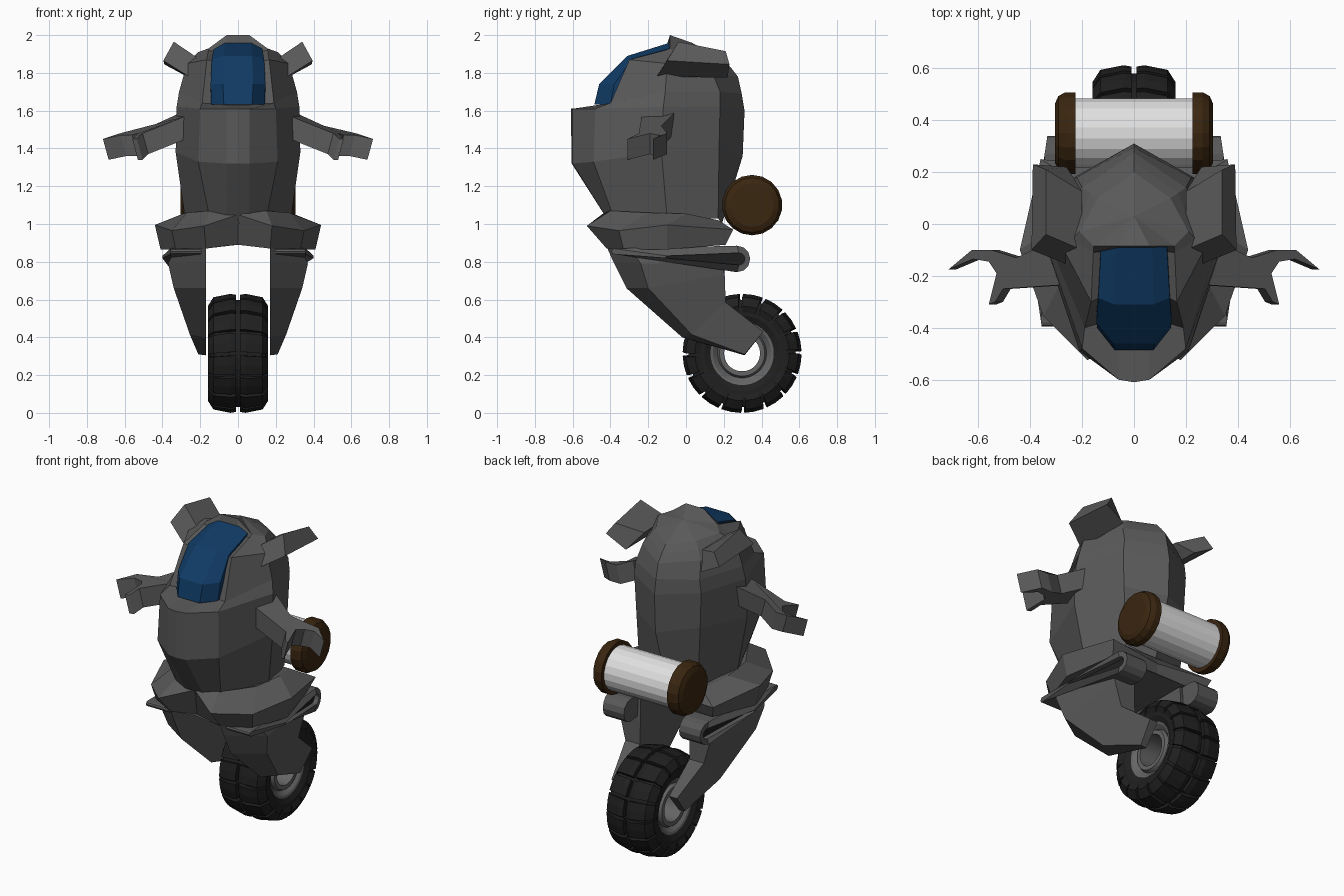
import bpy, bmesh, math
from mathutils import Vector

if "Cube" in bpy.data.objects:
    bpy.data.objects.remove(bpy.data.objects["Cube"])


def material(name, rgb):
    m = bpy.data.materials.new(name)
    m.diffuse_color = (*rgb, 1)
    m.use_nodes = True
    m.node_tree.nodes["Principled BSDF"].inputs["Base Color"].default_value = m.diffuse_color
    return m


GREY = material("body grey", (0.10, 0.10, 0.10))
HUB = material("hub grey", (0.13, 0.13, 0.13))
BLUE = material("glass blue", (0.005, 0.043, 0.13))
BROWN = material("cap brown", (0.042, 0.019, 0.005))
WHITE = material("tank white", (0.75, 0.75, 0.75))
RUBBER = material("rubber black", (0.014, 0.014, 0.014))


def build(name, verts, faces, mats, mirror=False, second=()):
    """Mesh from points and faces, optionally mirrored in x; faces in second use material 1."""
    bm = bmesh.new()
    for s in ((1, -1) if mirror else (1,)):
        vs = [bm.verts.new((s * v[0], v[1], v[2])) for v in verts]
        for i, f in enumerate(faces):
            face = bm.faces.new([vs[k] for k in (f if s > 0 else f[::-1])])
            face.material_index = 1 if i in second else 0
    bmesh.ops.remove_doubles(bm, verts=bm.verts, dist=0.0005)
    bmesh.ops.dissolve_degenerate(bm, edges=bm.edges, dist=0.0001)
    bmesh.ops.recalc_face_normals(bm, faces=bm.faces)
    me = bpy.data.meshes.new(name)
    bm.to_mesh(me)
    bm.free()
    for m in mats:
        me.materials.append(m)
    ob = bpy.data.objects.new(name, me)
    bpy.context.collection.objects.link(ob)
    return ob


def loft(rows, closed=False, caps=False):
    """Points and faces joining rows of equal length."""
    n = len(rows[0])
    verts = [p for r in rows for p in r]
    faces = []
    for j in range(len(rows) - 1):
        for i in range(n if closed else n - 1):
            k = (i + 1) % n
            faces.append([j * n + i, j * n + k, (j + 1) * n + k, (j + 1) * n + i])
    if caps:
        faces.append(list(range(n))[::-1])
        faces.append([(len(rows) - 1) * n + i for i in range(n)])
    return verts, faces


def lathe(name, profile, cy, cz, mat, sides, closed=False):
    """Turn an (x, radius) profile around a cross axis."""
    rows = []
    for i in range(sides):
        a = math.tau * (i + 0.5) / sides
        rows.append([(x, cy + r * math.cos(a), cz + r * math.sin(a)) for x, r in profile])
    rows.append(rows[0])
    return build(name, *loft(rows, closed), [mat])


# Egg-shaped body: half rows from front centre round to back centre
body = [
    [(0, -.42, 1.03), (.06, -.42, 1.03), (.15, -.38, 1.03), (.28, -.10, 1.03), (.20, .17, 1.03), (0, .19, 1.0)],
    [(0, -.605, 1.32), (.06, -.60, 1.32), (.21, -.49, 1.33), (.33, -.13, 1.38), (.22, .175, 1.40), (0, .30, 1.36)],
    [(0, -.61, 1.61), (.06, -.60, 1.61), (.20, -.48, 1.61), (.325, -.12, 1.62), (.23, .18, 1.62), (0, .31, 1.60)],
    [(0, -.36, 1.63), (.06, -.36, 1.63), (.19, -.40, 1.64), (.312, -.11, 1.70), (.22, .18, 1.70), (0, .295, 1.69)],
    [(0, -.25, 1.84), (.06, -.25, 1.84), (.165, -.30, 1.87), (.27, -.10, 1.85), (.20, .14, 1.80), (0, .275, 1.78)],
    [(0, -.10, 1.90), (.06, -.10, 1.90), (.157, -.11, 1.92), (.24, -.06, 1.88), (.17, .12, 1.85), (0, .24, 1.825)],
    [(0, -.085, 2.0), (.06, -.085, 2.0), (.155, -.085, 1.93), (.21, -.03, 1.91), (.14, .10, 1.89), (0, .20, 1.87)],
]
body.append([(0, .03, 1.96)] * 6)
build("body", *loft(body), [GREY], True)

# Wrap-around windshield: (centre x, y, z), (side x, y, z) per row
shield = []
for c, s in [((.075, -.485, 1.633), (.142, -.40, 1.633)),
             ((.080, -.46, 1.74), (.145, -.38, 1.74)),
             ((.075, -.31, 1.89), (.138, -.285, 1.875)),
             ((.070, -.085, 1.96), (.127, -.085, 1.93))]:
    shield.append([(0, c[1], c[2]), c, s, (s[0], s[1] + .05, s[2] - .03)])
build("windshield", *loft(shield), [BLUE], True)

# Slab fins on the shoulders
fin = [[(.20, -.10, 1.87), (.34, -.04, 1.965), (.395, -.10, 1.865), (.26, -.155, 1.78)],
       [(.20, .125, 1.86), (.34, .21, 1.915), (.39, .23, 1.845), (.26, .22, 1.775)]]
build("shoulder_fins", *loft(fin, True, True), [GREY], True)

# Arms with two-finger claws
arm = [(.28, -.05, 1.60), (.455, -.13, 1.52), (.55, -.10, 1.48), (.625, -.10, 1.48), (.715, -.175, 1.45),
       (.62, -.135, 1.47), (.56, -.145, 1.47), (.53, -.19, 1.48), (.56, -.31, 1.45), (.535, -.30, 1.45),
       (.505, -.25, 1.48), (.28, -.235, 1.57)]
arm_low = [(x - .03, y, z - .11) for x, y, z in arm]
build("arms", *loft([arm, arm_low], True, True), [GREY], True)

# Flared hip skirt with a recessed front centre
skirt = [
    [(0, -.42, 1.07), (.15, -.40, 1.07), (.27, -.20, 1.06), (.29, 0, 1.055), (.23, .17, 1.02), (0, .20, 1.0)],
    [(0, -.425, 1.05), (.18, -.525, .99), (.35, -.355, .965), (.44, -.10, .995), (.36, .25, .97), (0, .21, .96)],
    [(0, -.40, .89), (.17, -.42, .87), (.33, -.33, .865), (.41, -.10, .865), (.33, .21, .89), (0, .20, .90)],
]
skirt.append([(0, y, .89) for x, y, z in skirt[-1]])
skirt.insert(0, [(0, y, 1.0) for x, y, z in skirt[0]])
build("hip_skirt", *loft(skirt), [GREY], True)

# Fork legs: inner front, outer front, outer back, inner back
leg = [
    [(.17, -.42, .88), (.33, -.30, .88), (.31, .17, .88), (.17, .20, .88)],
    [(.17, -.385, .80), (.37, -.24, .79), (.32, .19, .80), (.17, .205, .80)],
    [(.17, -.315, .66), (.34, -.20, .66), (.31, .205, .73), (.17, .205, .73)],
    [(.17, -.02, .40), (.255, .03, .415), (.27, .21, .585), (.17, .21, .585)],
    [(.17, .31, .305), (.21, .31, .31), (.225, .41, .43), (.17, .41, .43)],
]
rows = leg[:-1] + [leg[-1]]
build("fork_legs", *loft(rows, True, True), [GREY], True)


# Tapered side pipes with a dark slot
def stadium(front, rear, x_of):
    pts = []
    for (cy, cz, r), start, steps in ((rear, -90, 7), (front, 90, 5)):
        for i in range(steps):
            a = math.radians(start + 180 * i / (steps - 1))
            y = cy + r * math.cos(a)
            pts.append((x_of(y), y, cz + r * math.sin(a)))
    return pts


def side_x(y):
    return .40 - .15 * abs(y + .1)


big = ((-.38, .855, .015), (.27, .815, .07))
slot = ((-.10, .825, .006), (.28, .815, .032))
pipe = [stadium(*big, lambda y: .19), stadium(*big, side_x), stadium(*slot, side_x),
        stadium(*slot, lambda y: side_x(y) - .03)]
v, f = loft(pipe, True, True)
build("side_pipes", v, f, [GREY, RUBBER], True, second={len(f) - 1})

# Tank across the back with end caps
lathe("tank", [(-.23, .135), (.23, .135)], .35, 1.10, WHITE, 20)
for s, side in ((1, "right"), (-1, "left")):
    lathe("tank_cap_" + side, [(s * x, r) for x, r in
          ((.225, 0), (.225, .16), (.265, .16), (.292, .145), (.305, .115), (.305, 0))], .35, 1.10, BROWN, 18)

# Wheel: tyre carcass, tread lugs and an open hub
WY, WZ, LUGS = .297, .315, 16
half = [(.13, .165), (.148, .20), (.148, .25), (.125, .285)]
lathe("tyre", half + [(-x, r) for x, r in reversed(half)], WY, WZ, RUBBER, 32, True)
half = [(.125, .095), (.125, .12), (.105, .13), (.128, .155), (.132, .168)]
hub = lathe("hub", half + [(-x, r) for x, r in reversed(half)], WY, WZ, HUB, 32, True)

lug = [(.01, .27), (.01, .31), (.04, .315), (.13, .297), (.16, .25), (.145, .21)]
verts, faces = [], []
for i in range(LUGS):
    rings = []
    for t in (-.42, 0, .42):
        ring = []
        for x, r in lug:
            a = math.tau * (i + .5 + t) / LUGS + .25 * x
            ring.append((x, WY + r * math.cos(a), WZ + r * math.sin(a)))
        rings.append(ring)
    v, f = loft(rings, True, True)
    faces += [[k + len(verts) for k in q] for q in f]
    verts += v
build("tread_lugs", verts, faces, [RUBBER], True)

# Smooth shading only on the round hub
bpy.context.view_layer.objects.active = hub
hub.select_set(True)
bpy.ops.object.shade_smooth_by_angle(angle=math.radians(25))
